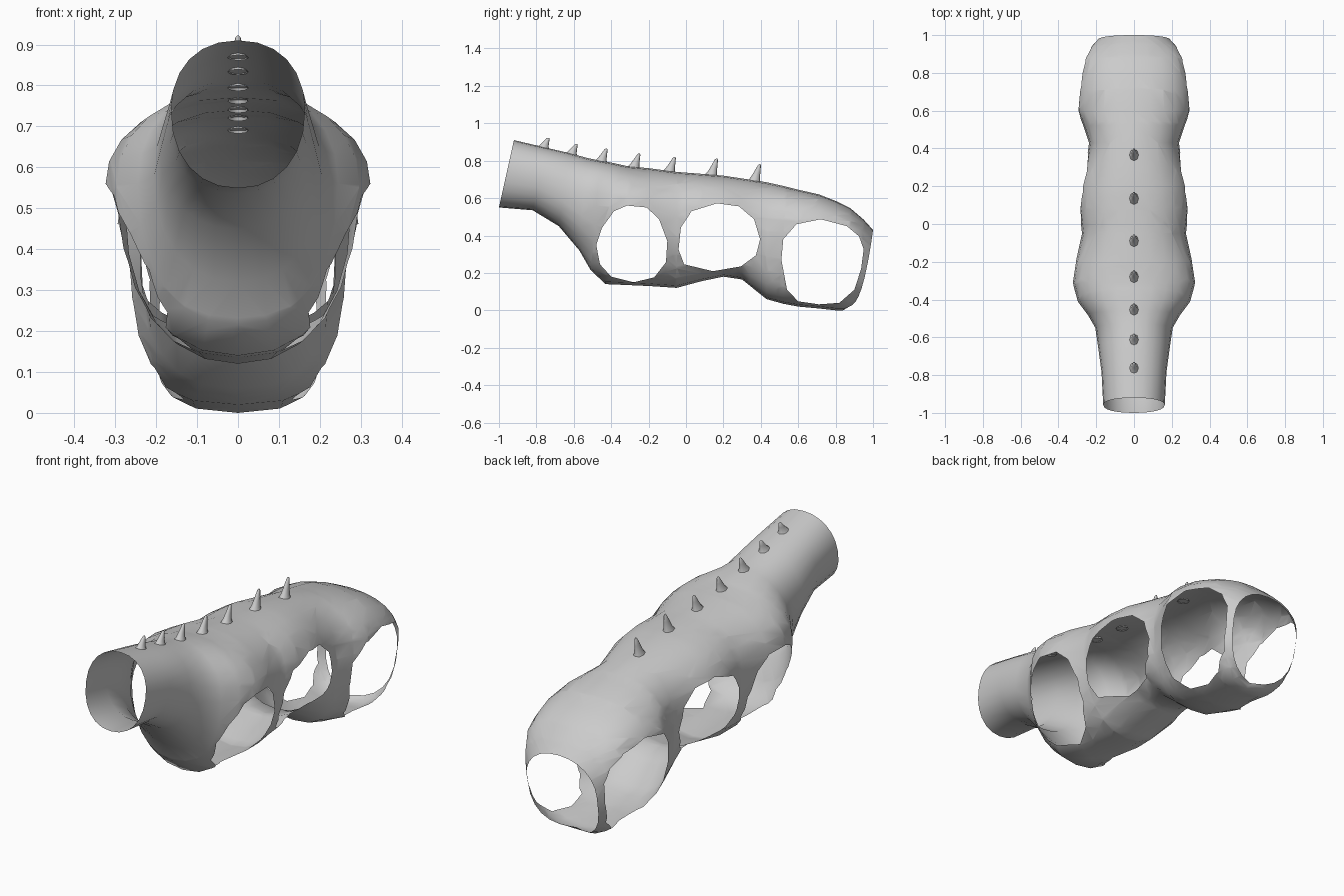
import bpy, bmesh, math
from mathutils import Vector

if "Cube" in bpy.data.objects:
    bpy.data.objects.remove(bpy.data.objects["Cube"])

SIDES = 24

# Body cross-sections: y at top, y at bottom, z top, z bottom, half width, z of widest point
RINGS = [
    (-.92, -1.0, .91, .55, .163, .74), (-.75, -.82, .87, .535, .172, .71),
    (-.62, -.68, .84, .45, .19, .64), (-.53, -.57, .815, .32, .205, .58),
    (-.46, -.51, .80, .215, .245, .56), (-.40, -.43, .79, .14, .297, .55),
    (-.31, -.31, .77, .135, .325, .55), (-.2, -.2, .76, .13, .308, .54),
    (-.05, -.05, .74, .12, .275, .5), (.08, .08, .73, .155, .29, .5),
    (.2, .2, .72, .18, .28, .5), (.3, .3, .705, .165, .255, .48),
    (.43, .43, .685, .06, .238, .42), (.52, .52, .665, .035, .268, .42),
    (.6, .6, .645, .02, .3, .42), (.71, .71, .62, .01, .293, .43),
    (.8, .8, .585, .0, .28, .42), (.88, .84, .545, .0, .262, .4),
    (.95, .85, .485, .01, .228, .34), (1.0, .86, .43, .02, .192, .26)]

# Limb openings as convex outlines in side view (y, z)
HOLES = [
    [(-.48, .35), (-.45, .44), (-.385, .53), (-.315, .56), (-.21, .55), (-.144, .487),
     (-.10, .37), (-.107, .257), (-.17, .176), (-.28, .15), (-.40, .18), (-.46, .246)],
    [(-.04, .325), (-.027, .444), (.03, .53), (.166, .572), (.283, .556), (.364, .487),
     (.396, .38), (.374, .294), (.294, .235), (.144, .209), (-.01, .246)],
    [(.51, .27), (.52, .38), (.59, .46), (.72, .487), (.86, .45), (.925, .396), (.95, .326),
     (.936, .22), (.90, .11), (.82, .04), (.71, .032), (.60, .048), (.54, .11)]]


def spow(v, p):
    return math.copysign(abs(v) ** p, v)


def ring_points(yt, yb, zt, zb, w, zw):
    lean = .4 if yt > .85 else 1
    low_n = 2.7 if yt > .4 else 2.2
    for i in range(SIDES):
        a = 2 * math.pi * i / SIDES
        s, c = math.sin(a), math.cos(a)
        p = 2 / (2.2 if c > 0 else low_n)
        z = zw + spow(c, p) * ((zt - zw) if c > 0 else (zw - zb))
        f = max(0, min(1, (z - zb) / (zt - zb)))
        yield (w * spow(s, p), yb + (yt - yb) * f ** lean, z)


def cut_hole(bm, outline):
    # split along each edge of the outline, keeping only what is inside, then delete it
    mid = sum((Vector((0, *p)) for p in outline), Vector()) / len(outline)
    inside = bm.faces[:]
    for k, p in enumerate(outline):
        a = Vector((0, *p))
        d = Vector((0, *outline[(k + 1) % len(outline)])) - a
        n = Vector((0, d.z, -d.y))
        if n.dot(mid - a) < 0:
            n = -n
        geom = set(inside)
        for f in inside:
            geom.update(f.edges)
            geom.update(f.verts)
        res = bmesh.ops.bisect_plane(bm, geom=list(geom), dist=1e-5, plane_co=a, plane_no=n)
        faces = {g for g in res['geom'] if isinstance(g, bmesh.types.BMFace)}
        inside = [f for f in faces if n.dot(f.calc_center_median() - a) > 0]
    bmesh.ops.delete(bm, geom=inside, context='FACES')


def make_object(name, bm, angle):
    me = bpy.data.meshes.new(name)
    bm.to_mesh(me)
    bm.free()
    ob = bpy.data.objects.new(name, me)
    bpy.context.collection.objects.link(ob)
    bpy.ops.object.select_all(action='DESELECT')
    bpy.context.view_layer.objects.active = ob
    ob.select_set(True)
    bpy.ops.object.shade_smooth_by_angle(angle=math.radians(angle))
    return ob


# Torso shell: open at the neck and tail, with three pairs of limb openings
bm = bmesh.new()
loops = [[bm.verts.new(p) for p in ring_points(*r)] for r in RINGS]
for r0, r1 in zip(loops, loops[1:]):
    for i in range(SIDES):
        j = (i + 1) % SIDES
        bm.faces.new((r0[i], r0[j], r1[j], r1[i]))
bmesh.ops.recalc_face_normals(bm, faces=bm.faces[:])
bmesh.ops.triangulate(bm, faces=bm.faces[:])
for outline in HOLES:
    cut_hole(bm, outline)
make_object("torso_shell", bm, 60)


# Back spines: small hollow cones leaning backward
def top_height(y):
    for a, b in zip(RINGS, RINGS[1:]):
        if a[0] <= y <= b[0]:
            return a[2] + (b[2] - a[2]) * (y - a[0]) / (b[0] - a[0])


TIPS = [(-.735, .922), (-.585, .89), (-.425, .865), (-.25, .838), (-.06, .82), (.165, .812), (.395, .782)]
for n, (ty, tz) in enumerate(TIPS):
    by = ty - .03
    bz = top_height(by) - .006
    bm = bmesh.new()
    prev = None
    for t, r in ((0, .034), (.2, .024), (.6, .015), (.93, .008), (1, .003)):
        ring = []
        for i in range(8):
            a = math.pi * i / 4
            y = by + (ty - by) * t + r * math.sin(a)
            z = bz + (tz - bz) * t - .2 * r * math.sin(a)
            ring.append(bm.verts.new((r * .75 * math.cos(a), y, z)))
        if prev:
            for i in range(8):
                j = (i + 1) % 8
                bm.faces.new((prev[i], prev[j], ring[j], ring[i]))
        prev = ring
    bm.faces.new(prev)
    make_object(f"back_spine_{n + 1}", bm, 60)
